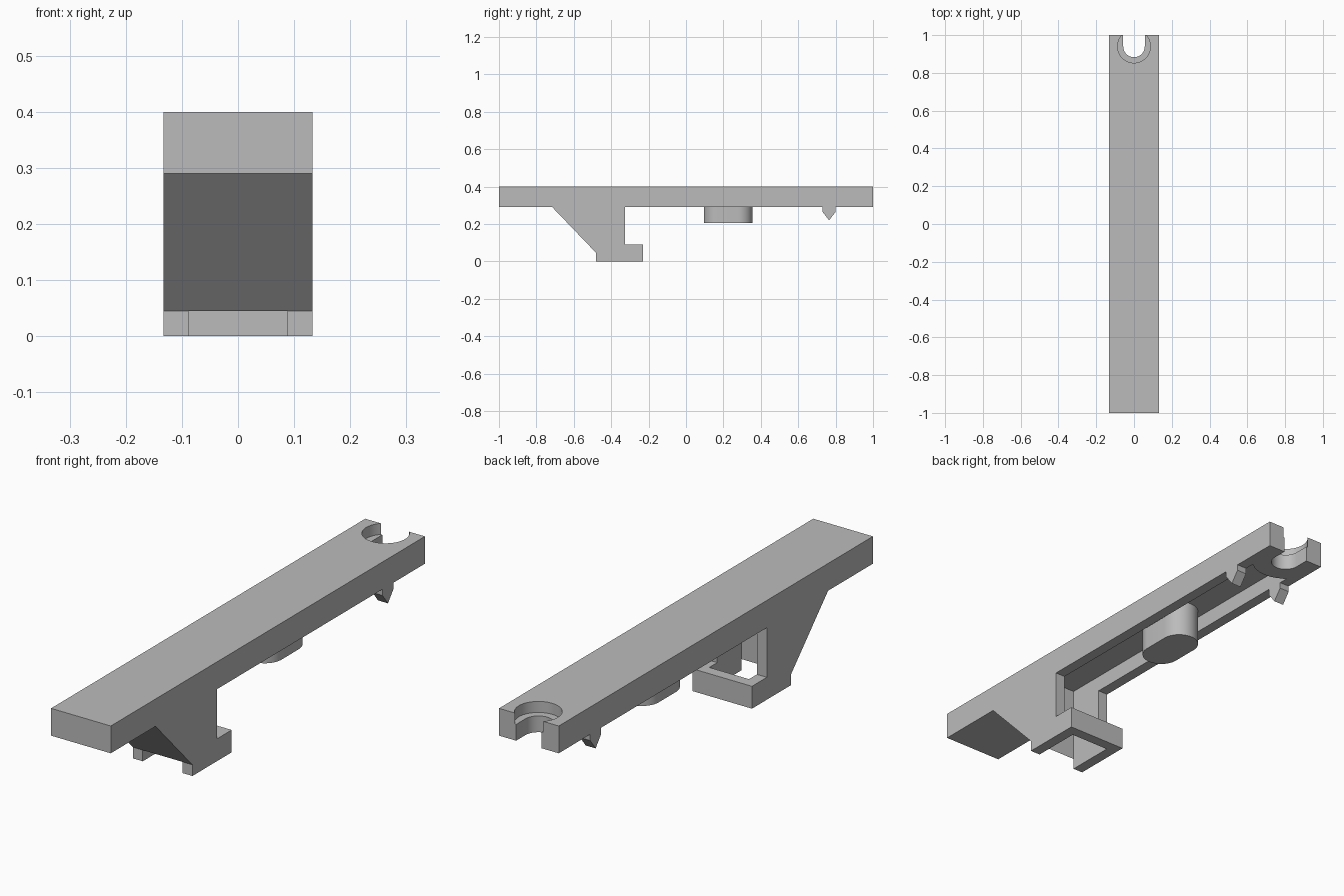
import bpy, bmesh, math
from mathutils import Vector

cube = bpy.data.objects.get("Cube")
if cube:
    bpy.data.objects.remove(cube, do_unlink=True)

grey = bpy.data.materials.new("plain_grey")
grey.use_nodes = True
GREY = (0.5, 0.5, 0.5, 1)
grey.diffuse_color = GREY
grey.node_tree.nodes["Principled BSDF"].inputs["Base Color"].default_value = GREY

HALF, WALL = 0.133, 0.0445          # half width and wall thickness
INNER = HALF - WALL
TOP, UNDER, CEIL = 0.4, 0.29, 0.4 - WALL


def prism(name, points, axis, lo, hi):
    """Extrude a closed outline along x (outline in y, z) or z (outline in x, y)."""
    bm = bmesh.new()
    if axis == 'x':
        verts = [bm.verts.new((lo, a, b)) for a, b in points]
        step = Vector((hi - lo, 0, 0))
    else:
        verts = [bm.verts.new((a, b, lo)) for a, b in points]
        step = Vector((0, 0, hi - lo))
    face = bm.faces.new(verts)
    out = bmesh.ops.extrude_face_region(bm, geom=[face])
    moved = [g for g in out["geom"] if isinstance(g, bmesh.types.BMVert)]
    bmesh.ops.translate(bm, verts=moved, vec=step)
    bmesh.ops.recalc_face_normals(bm, faces=bm.faces)
    mesh = bpy.data.meshes.new(name)
    bm.to_mesh(mesh)
    bm.free()
    mesh.materials.append(grey)
    obj = bpy.data.objects.new(name, mesh)
    bpy.context.collection.objects.link(obj)
    return obj


def stadium(radius, y0, y1, n=24):
    """Rounded slot outline whose end circles are centred on y0 and y1."""
    pts = []
    for centre, start in ((y1, 0), (y0, math.pi)):
        for i in range(n + 1):
            a = start + math.pi * i / n
            pts.append((radius * math.cos(a), centre + radius * math.sin(a)))
    return pts


def circle(radius, y, n=64):
    return [(radius * math.cos(math.tau * i / n), y + radius * math.sin(math.tau * i / n))
            for i in range(n)]


def activate(obj):
    bpy.ops.object.select_all(action='DESELECT')
    obj.select_set(True)
    bpy.context.view_layer.objects.active = obj


def cut(obj, cutter):
    cutter.hide_render = True
    mod = obj.modifiers.new("cut", 'BOOLEAN')
    mod.operation, mod.solver, mod.object = 'DIFFERENCE', 'EXACT', cutter
    activate(obj)
    bpy.ops.object.modifier_apply(modifier=mod.name)
    bpy.data.objects.remove(cutter, do_unlink=True)


def smooth(obj):
    activate(obj)
    bpy.ops.object.shade_smooth_by_angle(angle=math.radians(30))


# Long bar with the hooked leg
body = prism("bar_and_leg", [
    (-1, TOP), (-1, UNDER), (-0.715, UNDER), (-0.48, 0.045), (-0.48, 0), (-0.23, 0),
    (-0.23, 0.09), (-0.325, 0.09), (-0.325, UNDER), (1, UNDER), (1, TOP)],
    'x', -HALF, HALF)

# Hollow inside the leg and under the bar, ending around the notch wall
hollow = prism("hollow_cutter", [
    (-0.48, CEIL), (-0.48, 0.045), (-0.55, 0.045), (-0.55, -0.05),
    (-0.23 - WALL, -0.05), (-0.23 - WALL, 0.2), (0.87, 0.2), (0.87, CEIL)],
    'x', -INNER, INNER)
NOTCH_Y = 0.94
cut(hollow, prism("notch_wall_cutter", circle(0.087 + WALL, NOTCH_Y), 'z', 0.1, 0.5))
cut(body, hollow)

# Open notch and its counterbore at the rear end
cut(body, prism("notch_cutter", stadium(0.057, NOTCH_Y, 1.1), 'z', 0.1, 0.5))
cut(body, prism("counterbore_cutter", circle(0.087, NOTCH_Y), 'z', CEIL, 0.5))
smooth(body)

# Rounded post hanging from the hollow
post = prism("post", stadium(0.075, 0.17, 0.28), 'z', 0.205, CEIL + 0.005)
smooth(post)

# Pointed clips on both sides
for side, lo, hi in (("left", INNER, HALF), ("right", -HALF, -INNER)):
    prism(side + "_clip", [(0.73, UNDER), (0.73, 0.265), (0.765, 0.22),
                           (0.8, 0.265), (0.8, UNDER)], 'x', lo, hi)
